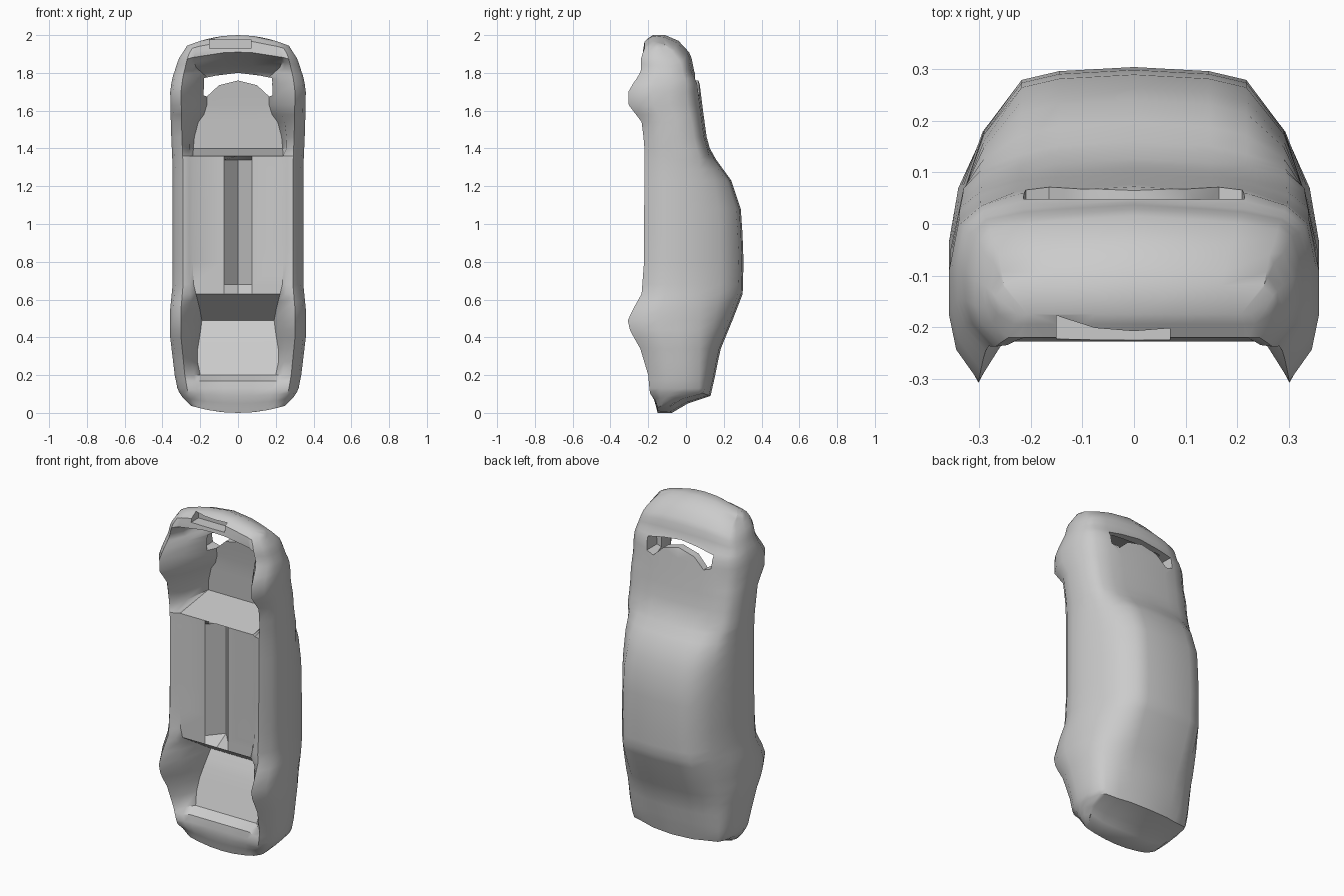
import bpy, bmesh

if "Cube" in bpy.data.objects:
    bpy.data.objects.remove(bpy.data.objects["Cube"])

paint = bpy.data.materials.new("body_grey")
paint.diffuse_color = (0.6, 0.6, 0.6, 1)
paint.use_nodes = True
paint.node_tree.nodes["Principled BSDF"].inputs["Base Color"].default_value = paint.diffuse_color

# Key curves along the length of the car (z, value)
WIDTH = [(0, .25), (.04, .29), (.1, .315), (.2, .335), (.4, .359), (.55, .359), (.68, .346),
         (1.3, .346), (1.5, .355), (1.7, .359), (1.8, .345), (1.93, .315), (2, .27)]
LIP = [(0, -.15), (.06, -.166), (.09, -.19), (.2, -.2), (.35, -.245), (.43, -.295), (.49, -.308),
       (.55, -.28), (.63, -.235), (.8, -.222), (1.42, -.22), (1.54, -.235), (1.63, -.303),
       (1.7, -.305), (1.77, -.265), (1.83, -.237), (1.92, -.238), (1.97, -.22), (2, -.175)]
TOP = [(0, -.075), (.05, .01), (.09, .13), (.2, .155), (.33, .18), (.5, .25), (.63, .3),
       (.85, .306), (1.08, .29), (1.23, .24), (1.34, .16), (1.42, .115), (1.6, .09),
       (1.76, .07), (1.8, .045), (1.9, .025), (1.97, -.04), (2, -.11)]
FLOOR = [(0, -.15), (.06, -.166), (.1, -.18), (.17, -.17), (.2, -.11), (.42, -.02), (.49, .02),
         (.63, -.2), (1.36, -.2), (1.4, .06), (1.6, .045), (1.79, .015), (1.83, -.04),
         (1.91, -.228), (1.97, -.22), (2, -.175)]
INNER = [(0, .15), (.2, .2), (.3, .22), (.42, .2), (.5, .19), (.62, .22), (.7, .24), (1.34, .24),
         (1.42, .235), (1.52, .225), (1.6, .165), (1.78, .165), (1.84, .22), (1.9, .24), (2, .2)]
STATIONS = [0, .02, .05, .09, .13, .17, .2, .27, .34, .4, .44, .49, .55, .59, .63, .68, .8, .95,
            1.08, 1.16, 1.23, 1.29, 1.34, 1.36, 1.4, 1.46, 1.54, 1.58, 1.63, 1.7, 1.74, 1.78,
            1.81, 1.84, 1.88, 1.91, 1.94, 1.97, 1.987, 2]


def key(curve, z):
    for (a, u), (b, v) in zip(curve, curve[1:]):
        if z <= b:
            return u + (v - u) * (z - a) / (b - a)
    return curve[-1][1]


def half_section(z):
    """Half outline from the underside centre round to the roof centre."""
    w, lip, top, floor, xi = (key(c, z) for c in (WIDTH, LIP, TOP, FLOOR, INNER))
    belt = min(.07, lip + .8 * (top - lip))
    groove = .09 if .66 < z < 1.35 else 0
    h = belt - lip
    s = w / .357
    e = top - min(.014 if z > 1.38 else .025, .15 * (top - lip))
    pts = [(0, floor + groove), (.075, floor), (xi, floor),
           (.5 * (xi + .285 * s), .3 * floor + .7 * lip + .02 * (floor > lip + .05)),
           (.3 * s, lip), (w - .014, lip + .2 * h), (w, lip + .42 * h), (w, lip + .7 * h),
           (w - .018, belt), (.5 * (w - .018 + .225) + .015, .5 * (belt + e) + .006),
           (.225 * s, e), (.15 * s, top - .008), (0, top)]
    # bow the nose and tail ends in plan
    nose = max(0, (z - 1.75) / .25) * -.07
    tail = max(0, (.13 - z) / .13) * .055
    return [(x, y, z + (nose + tail) * (x / .3) ** 2) for x, y in pts]


def finish(name, bm):
    bmesh.ops.recalc_face_normals(bm, faces=bm.faces)
    me = bpy.data.meshes.new(name)
    bm.to_mesh(me)
    bm.free()
    ob = bpy.data.objects.new(name, me)
    bpy.context.collection.objects.link(ob)
    me.materials.append(paint)
    return ob


def prism(name, outline, y0, y1):
    """Extrude an (x, z) outline along y."""
    bm = bmesh.new()
    a = [bm.verts.new((x, y0, z)) for x, z in outline]
    b = [bm.verts.new((x, y1, z)) for x, z in outline]
    bm.faces.new(a)
    bm.faces.new(b[::-1])
    for i in range(len(a)):
        j = (i + 1) % len(a)
        bm.faces.new((a[i], a[j], b[j], b[i]))
    return finish(name, bm)


# Car body shell, lofted from tail to nose
bm = bmesh.new()
rings = []
for z in STATIONS:
    half = half_section(z)
    loop = half + [(-x, y, h) for x, y, h in half[-2:0:-1]]
    rings.append([bm.verts.new(p) for p in loop])
for r, q in zip(rings, rings[1:]):
    for i in range(len(r)):
        j = (i + 1) % len(r)
        bm.faces.new((r[i], r[j], q[j], q[i]))


def cap(r):
    """Close an end with strips running from the underside to the roof."""
    n = len(r)
    for side in (1, -1):
        for i in range(n // 4):
            vs = [r[side * k % n] for k in (i, i + 1, n // 2 - i - 1, n // 2 - i)]
            bm.faces.new(list(dict.fromkeys(vs)))


cap(rings[0])
cap(rings[-1])
body = finish("car_body", bm)

# Bonnet opening and nose intake
right = [(.1, 1.735), (.165, 1.675), (.21, 1.69), (.215, 1.765), (.12, 1.785)]
opening = [(0, 1.76)] + right + [(0, 1.8)] + [(-x, z) for x, z in right[::-1]]
intake = [(-.15, 1.93), (.07, 1.93), (.07, 1.978), (-.15, 1.978)]
cutters = [prism("bonnet_opening_cutter", opening, -.03, .3),
           prism("intake_cutter", intake, -.3, -.155)]
bpy.context.view_layer.objects.active = body
body.select_set(True)
for c in cutters:
    m = body.modifiers.new("cut", 'BOOLEAN')
    m.object = c
    m.operation = 'DIFFERENCE'
    m.solver = 'EXACT'
    bpy.ops.object.modifier_apply(modifier=m.name)
    bpy.data.objects.remove(c)

bpy.ops.object.shade_smooth_by_angle(angle=0.7)
